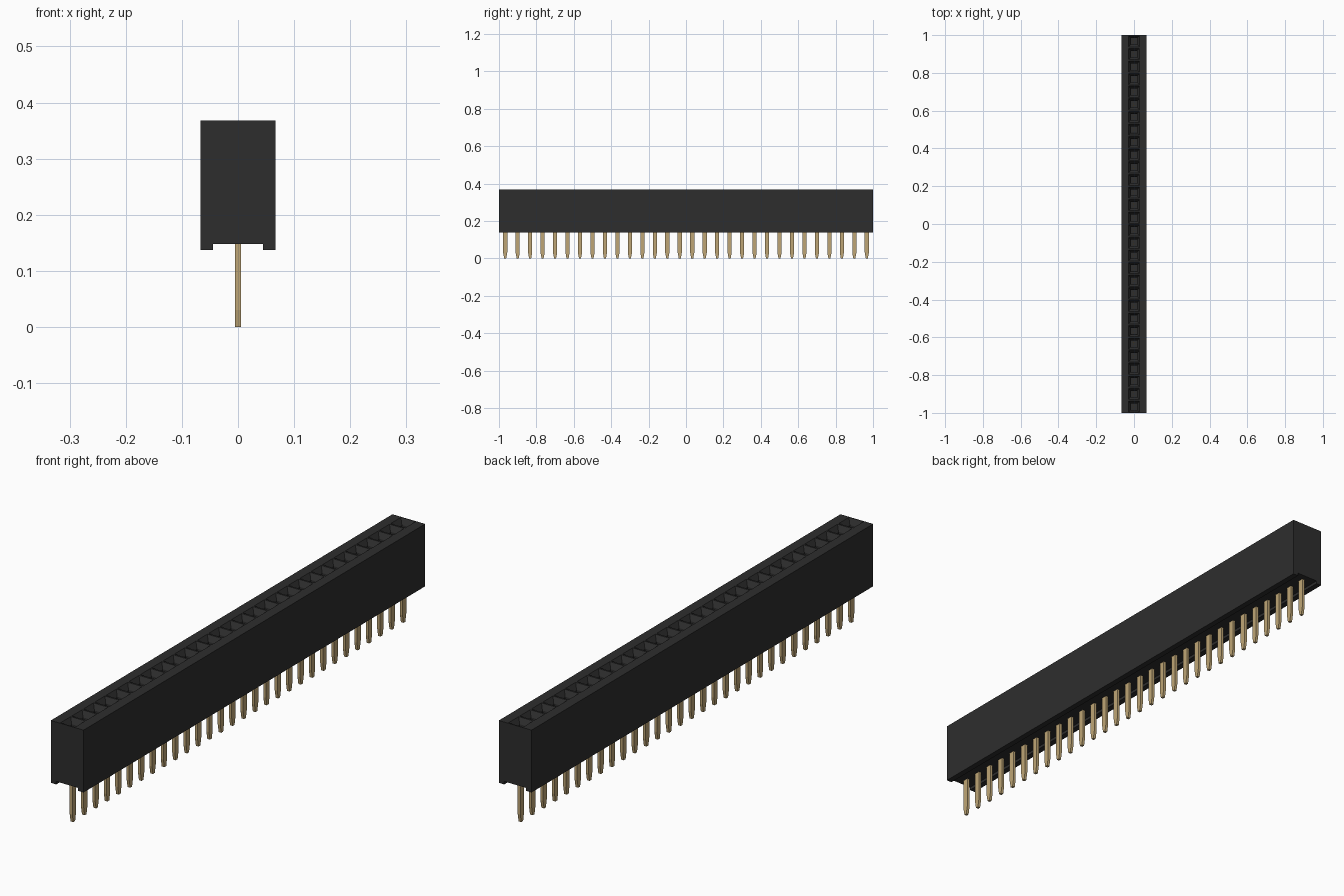
import bpy
import bmesh

COUNT = 30
PITCH = 2 / COUNT
HALF_W = 0.067
TOP, BOTTOM, CHANNEL = 0.368, 0.137, 0.148

if "Cube" in bpy.data.objects:
    bpy.data.objects.remove(bpy.data.objects["Cube"], do_unlink=True)


def material(name, color, roughness, metallic=0.0):
    mat = bpy.data.materials.new(name)
    mat.use_nodes = True
    mat.diffuse_color = color
    shader = mat.node_tree.nodes["Principled BSDF"]
    shader.inputs["Base Color"].default_value = color
    shader.inputs["Roughness"].default_value = roughness
    shader.inputs["Metallic"].default_value = metallic
    return mat


def finish(bm, name, mat):
    bmesh.ops.recalc_face_normals(bm, faces=bm.faces)
    mesh = bpy.data.meshes.new(name)
    bm.to_mesh(mesh)
    bm.free()
    mesh.materials.append(mat)
    obj = bpy.data.objects.new(name, mesh)
    bpy.context.collection.objects.link(obj)
    return obj


def add_box(bm, center, size):
    verts = bmesh.ops.create_cube(bm, size=1)["verts"]
    bmesh.ops.scale(bm, vec=size, verts=verts)
    bmesh.ops.translate(bm, vec=center, verts=verts)
    return verts


black = material("black plastic", (0.027, 0.027, 0.027, 1), 0.6)
gold = material("gold metal", (0.52, 0.38, 0.18, 1), 0.4)

# Housing: notched cross-section swept along the row, one bay per socket
bm = bmesh.new()
half = PITCH / 2
right_side = [(half, TOP), (HALF_W, TOP), (HALF_W, BOTTOM), (0.045, BOTTOM), (0.045, CHANNEL)]
profile = right_side + [(-x, z) for x, z in reversed(right_side)]
rings = [[bm.verts.new((x, -1 + i * PITCH, z)) for x, z in profile] for i in range(COUNT + 1)]
n = len(profile)
for a, b in zip(rings, rings[1:]):
    for j in range(n):
        k = (j + 1) % n
        bm.faces.new((a[j], a[k], b[k], b[j]))
bm.faces.new(rings[0])
bm.faces.new(rings[-1])
bmesh.ops.recalc_face_normals(bm, faces=bm.faces)
bm.normal_update()

# Sockets: square mouth, funnel and narrow shaft in each bay
mouths = [f for f in bm.faces if f.normal.z > 0.9 and abs(f.calc_center_median().x) < 0.01]
for thickness, depth in ((0.005, 0), (0.018, -0.02), (0.0005, -0.12)):
    bmesh.ops.inset_individual(bm, faces=mouths, thickness=thickness, depth=depth)
bmesh.ops.dissolve_limit(bm, angle_limit=0.01, verts=bm.verts, edges=bm.edges)
finish(bm, "housing", black)

# Pins: flat blades whose tips narrow along the row
pins = bmesh.new()
contacts = bmesh.new()
for i in range(COUNT):
    y = -1 + (i + 0.5) * PITCH
    blade = add_box(pins, (0, y, 0.095), (0.0107, 0.022, 0.13))
    foot = [f for f in pins.faces if all(v in blade for v in f.verts)
            and f.calc_center_median().z < 0.04]
    tip = bmesh.ops.extrude_face_region(pins, geom=foot)["geom"]
    bmesh.ops.delete(pins, geom=foot, context='FACES')
    for v in [g for g in tip if isinstance(g, bmesh.types.BMVert)]:
        v.co.z = 0
        v.co.y = y + (v.co.y - y) * 0.5
    # Spring leaves inside the socket
    for side in (-1, 1):
        add_box(contacts, (0, y + side * 0.006, 0.27), (0.008, 0.003, 0.1))
finish(pins, "pins", gold)
finish(contacts, "contact_leaves", gold)
